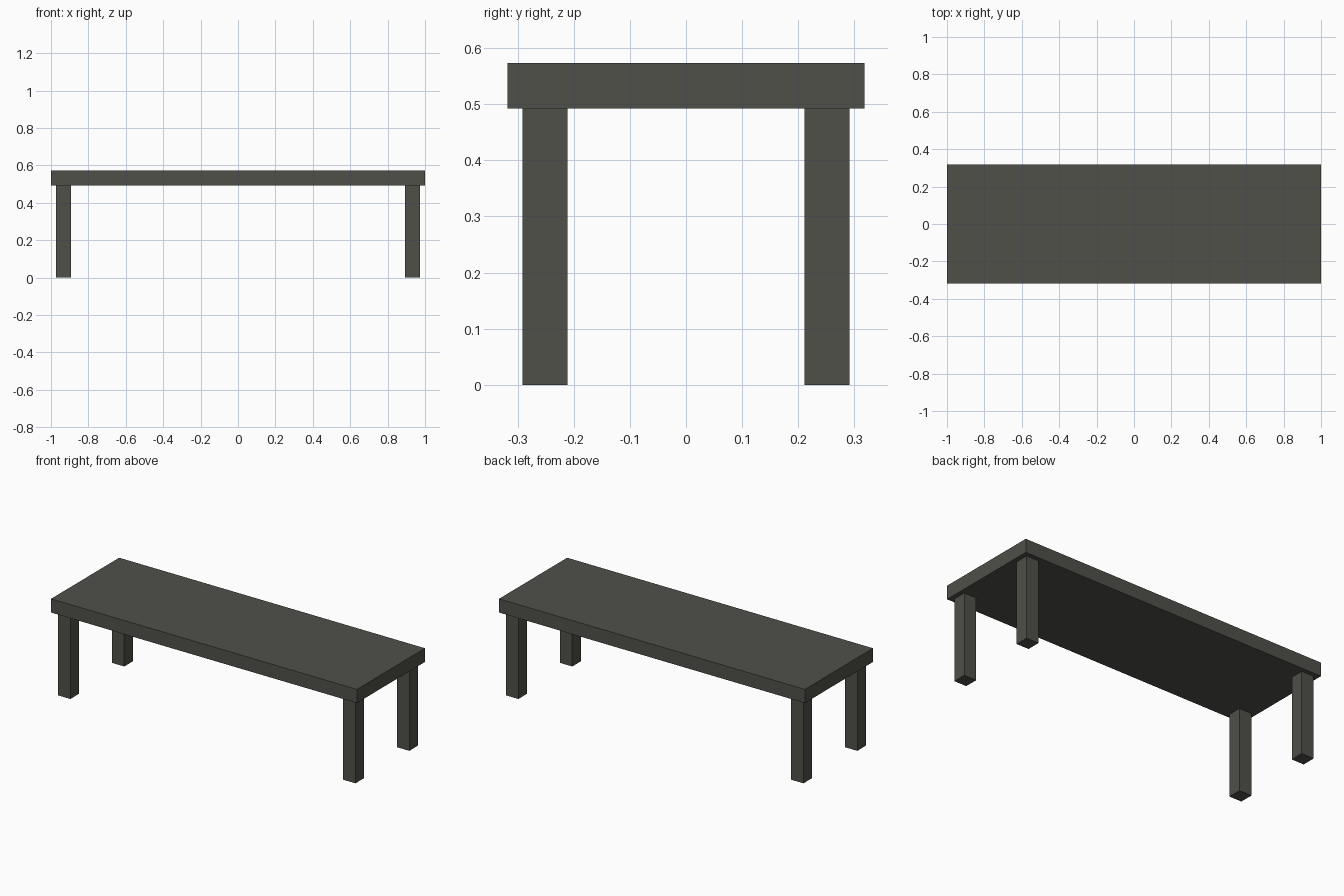
import bpy

if "Cube" in bpy.data.objects:
    bpy.data.objects.remove(bpy.data.objects["Cube"])

# Single dark grey finish
dark = bpy.data.materials.new("dark_grey")
dark.diffuse_color = (0.08, 0.08, 0.068, 1.0)
dark.use_nodes = True
dark.node_tree.nodes["Principled BSDF"].inputs["Base Color"].default_value = dark.diffuse_color


def box(name, x0, x1, y0, y1, z0, z1):
    bpy.ops.mesh.primitive_cube_add(size=1)
    ob = bpy.context.object
    ob.name = name
    ob.location = ((x0 + x1) / 2, (y0 + y1) / 2, (z0 + z1) / 2)
    ob.scale = (x1 - x0, y1 - y0, z1 - z0)
    bpy.ops.object.transform_apply(location=True, rotation=False, scale=True)
    ob.data.materials.append(dark)
    return ob


# Table top slab
box("table_top", -1, 1, -0.318, 0.318, 0.492, 0.573)

# Four square legs, inset from the corners
LEG_X, LEG_Y, HALF = 0.932, 0.2515, 0.0403
for sx, side in ((-1, "left"), (1, "right")):
    for sy, end in ((-1, "front"), (1, "back")):
        cx, cy = sx * LEG_X, sy * LEG_Y
        box(f"{end}_{side}_leg", cx - HALF, cx + HALF,
            cy - HALF, cy + HALF, 0, 0.492)
